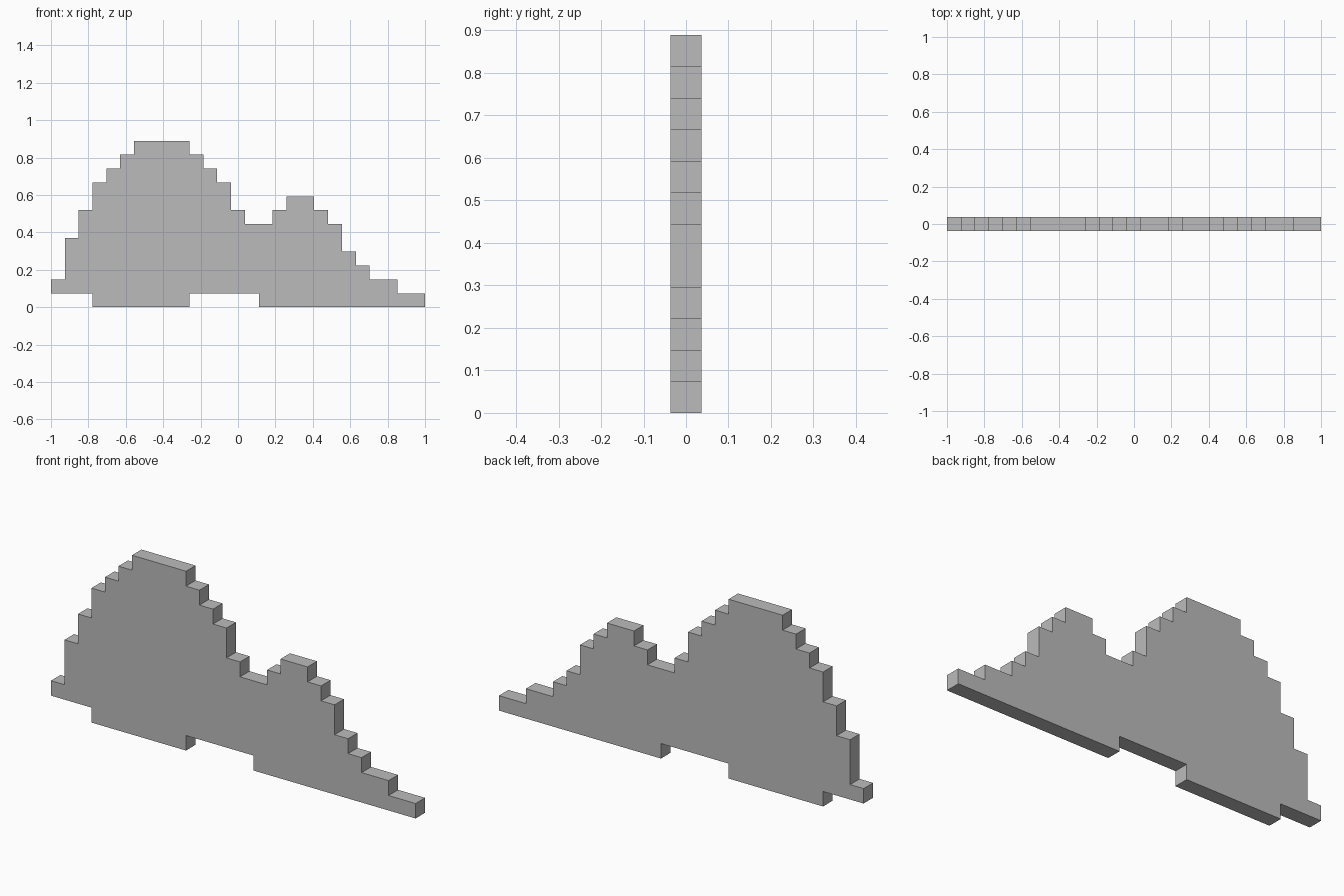
import bpy, bmesh

if "Cube" in bpy.data.objects:
    bpy.data.objects.remove(bpy.data.objects["Cube"])

U = 2 / 27  # one grid step; the model is 27 steps long, one step thick

# (number of steps, height) runs, left to right
TOP = [(1, 2), (1, 5), (1, 7), (1, 9), (1, 10), (1, 11), (4, 12), (1, 11),
       (1, 10), (1, 9), (1, 7), (2, 6), (1, 7), (2, 8), (1, 7), (1, 6),
       (1, 4), (1, 3), (2, 2), (2, 1)]
BOTTOM = [(3, 1), (7, 0), (5, 1), (12, 0)]


def staircase(runs):
    """Corner points of a stepped line."""
    points, x = [], 0
    for width, z in runs:
        points += [(x, z), (x + width, z)]
        x += width
    return points


# Stepped outline, counter-clockwise seen from the front
outline = staircase(BOTTOM) + staircase(TOP)[::-1]

# Flat front face, extruded to the back
bm = bmesh.new()
front = bm.faces.new([bm.verts.new((x * U - 1, -U / 2, z * U)) for x, z in outline])
result = bmesh.ops.extrude_face_region(bm, geom=[front], use_keep_orig=True)
back = [v for v in result["geom"] if isinstance(v, bmesh.types.BMVert)]
bmesh.ops.translate(bm, verts=back, vec=(0, U, 0))
bmesh.ops.recalc_face_normals(bm, faces=bm.faces)

mesh = bpy.data.meshes.new("stepped_hill_panel")
bm.to_mesh(mesh)
bm.free()

# Single grey colour
grey = bpy.data.materials.new("light grey")
grey.diffuse_color = (0.5, 0.5, 0.5, 1)
grey.use_nodes = True
grey.node_tree.nodes["Principled BSDF"].inputs["Base Color"].default_value = grey.diffuse_color
mesh.materials.append(grey)

panel = bpy.data.objects.new("stepped_hill_panel", mesh)
bpy.context.collection.objects.link(panel)
